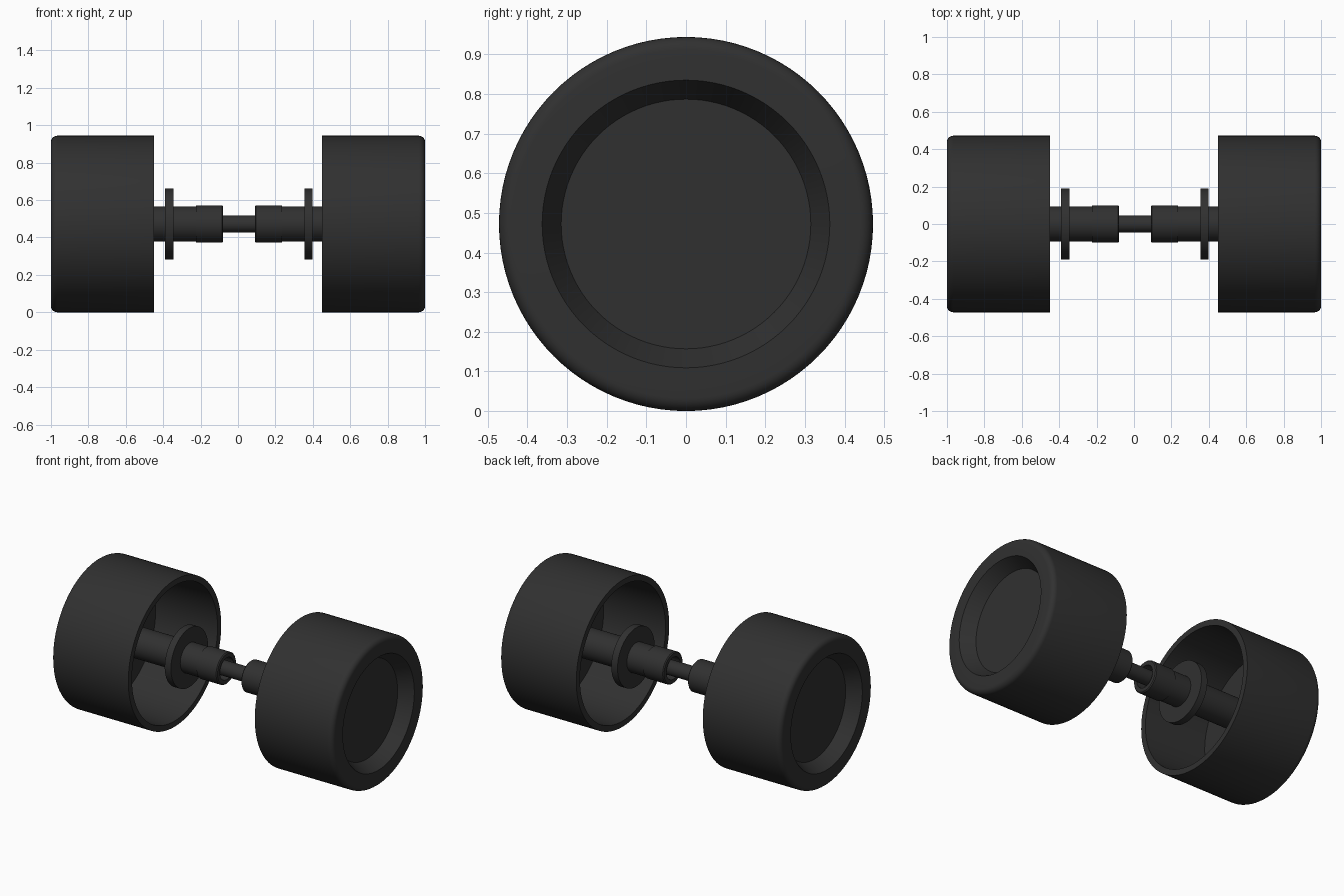
import bpy, bmesh, math

if "Cube" in bpy.data.objects:
    bpy.data.objects.remove(bpy.data.objects["Cube"])

CZ = 0.472   # axle height = wheel radius

mat = bpy.data.materials.new("dark rubber")
mat.diffuse_color = (0.03, 0.03, 0.03, 1)
mat.use_nodes = True
mat.node_tree.nodes["Principled BSDF"].inputs["Base Color"].default_value = mat.diffuse_color


def lathe(name, profile, sides=96, closed=False):
    """Revolve (x, radius) points about the axle line."""
    bm = bmesh.new()
    rings = []
    for x, r in profile:
        if r == 0:
            rings.append([bm.verts.new((x, 0, CZ))] * sides)
        else:
            rings.append([bm.verts.new((x, r * math.cos(2 * math.pi * i / sides),
                                        CZ + r * math.sin(2 * math.pi * i / sides)))
                          for i in range(sides)])
    pairs = list(zip(rings, rings[1:]))
    if closed:
        pairs.append((rings[-1], rings[0]))
    for a, b in pairs:
        for i in range(sides):
            j = (i + 1) % sides
            bm.faces.new(list(dict.fromkeys((a[i], a[j], b[j], b[i]))))
    bmesh.ops.recalc_face_normals(bm, faces=bm.faces)
    mesh = bpy.data.meshes.new(name)
    bm.to_mesh(mesh)
    bm.free()
    mesh.materials.append(mat)
    obj = bpy.data.objects.new(name, mesh)
    bpy.context.collection.objects.link(obj)
    bpy.ops.object.select_all(action='DESELECT')
    obj.select_set(True)
    bpy.context.view_layer.objects.active = obj
    bpy.ops.object.shade_smooth_by_angle(angle=math.radians(32))
    return obj


# rounded outer shoulder of the tyre
R, B = CZ, 0.033
shoulder = [(1 - B + B * math.sin(a), R - B + B * math.cos(a))
            for a in (math.pi / 2 * k / 6 for k in range(7))]
# hollow wheel: inner floor, barrel, shoulder, dished outer face
wheel = ([(0.88, 0), (0.88, 0.42), (0.45, 0.435), (0.45, R)] + shoulder +
         [(1.0, 0.363), (0.915, 0.315), (0.915, 0)])

for side, s, dx in (("right", 1, 0.0), ("left", -1, 0.01)):
    lathe(side + "_wheel", [(s * x, r) for x, r in wheel])
    # stepped hollow sleeve, open towards the middle
    sleeve = [(0.15, 0), (0.15, 0.07), (0.09, 0.07), (0.09, 0.094), (0.096, 0.1),
              (0.235, 0.1), (0.235, 0.094), (0.89, 0.094)]
    lathe(side + "_sleeve", [(s * (x - (dx if x < 0.5 else 0)), r) for x, r in sleeve])
    # brake disc
    lathe(side + "_disc", [(s * (x - dx), r) for x, r in
                           ((0.355, 0.09), (0.355, 0.189), (0.399, 0.189), (0.399, 0.09))],
          closed=True)

# thin central axle
lathe("axle", [(-0.2, 0), (-0.2, 0.046), (0.2, 0.046), (0.2, 0)], 48)
